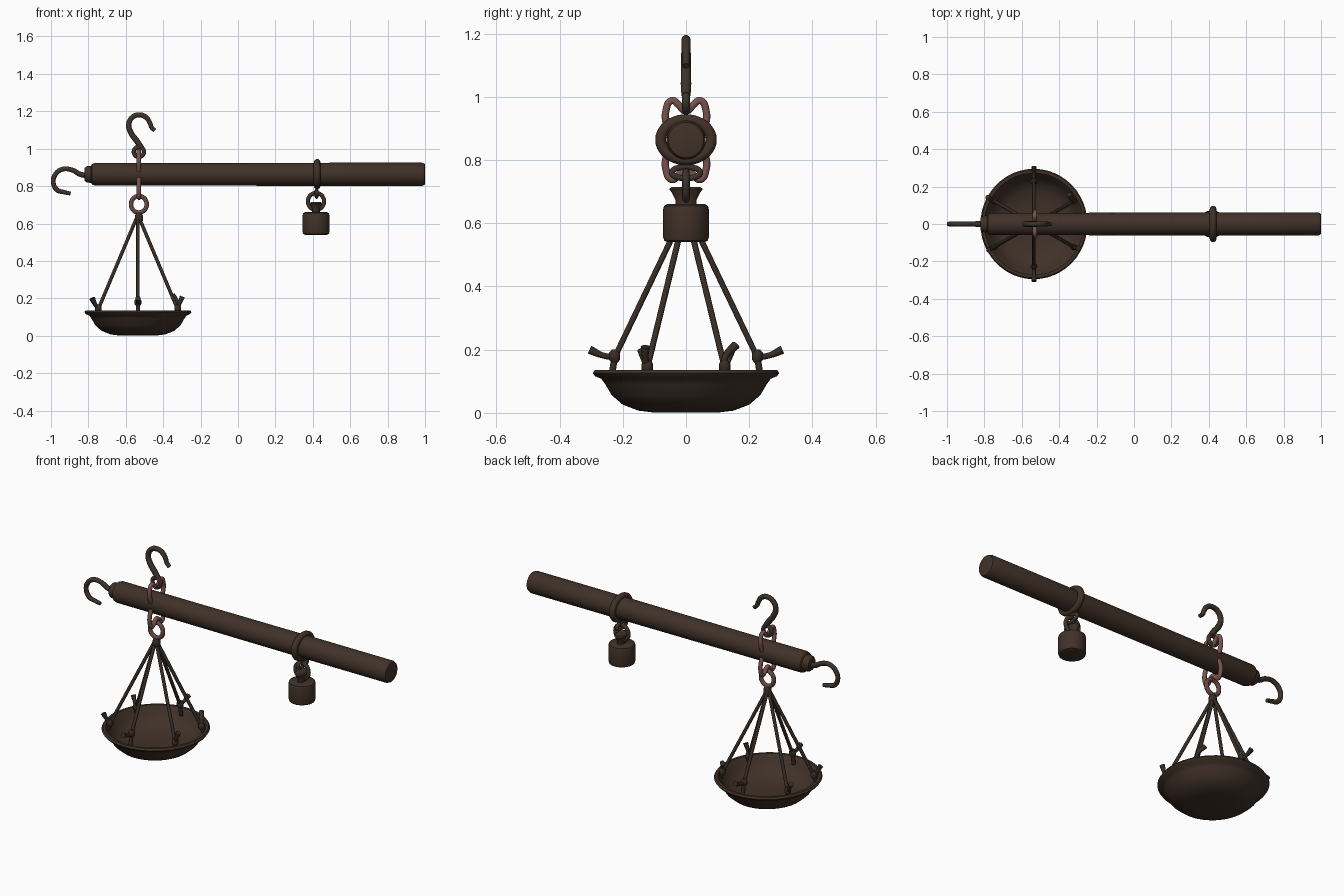
import bpy, bmesh, math
from mathutils import Vector, Matrix

if "Cube" in bpy.data.objects:
    bpy.data.objects.remove(bpy.data.objects["Cube"])


def material(name, rgb):
    m = bpy.data.materials.new(name)
    m.diffuse_color = (*rgb, 1)
    m.use_nodes = True
    m.node_tree.nodes["Principled BSDF"].inputs["Base Color"].default_value = m.diffuse_color
    return m


BROWN = material("dark brown", (0.052, 0.031, 0.021))
IRON = material("dark iron", (0.046, 0.032, 0.023))
ROPE = material("dark rope", (0.038, 0.026, 0.019))
RED = material("rust red", (0.19, 0.085, 0.075))
RUST = material("rust brown", (0.13, 0.063, 0.052))


def finish(ob, mat):
    ob.data.materials.clear()
    ob.data.materials.append(mat)
    bpy.ops.object.select_all(action='DESELECT')
    ob.select_set(True)
    bpy.context.view_layer.objects.active = ob
    bpy.ops.object.shade_smooth_by_angle(angle=math.radians(40))
    return ob


def tube(name, pts, r, mat, closed=False, radii=None, straight=False):
    """Round bar along a smooth path, turned into a mesh."""
    cu = bpy.data.curves.new(name, 'CURVE')
    cu.dimensions = '3D'
    cu.bevel_depth = r
    cu.bevel_resolution = 3
    cu.use_fill_caps = True
    cu.resolution_u = 6
    sp = cu.splines.new('POLY' if straight else 'BEZIER')
    ps = sp.points if straight else sp.bezier_points
    ps.add(len(pts) - 1)
    for i, (p, co) in enumerate(zip(ps, pts)):
        p.co = (*co, 1) if straight else co
        p.radius = radii[i] if radii else 1
        if not straight:
            p.handle_left_type = p.handle_right_type = 'AUTO'
    sp.use_cyclic_u = closed
    tmp = bpy.data.objects.new(name + "_path", cu)
    bpy.context.collection.objects.link(tmp)
    bpy.context.view_layer.update()
    dg = bpy.context.evaluated_depsgraph_get()
    me = bpy.data.meshes.new_from_object(tmp.evaluated_get(dg))
    bpy.data.objects.remove(tmp)
    ob = bpy.data.objects.new(name, me)
    bpy.context.collection.objects.link(ob)
    return finish(ob, mat)


def ring(name, c, a, b, r, plane, mat):
    """Oval ring; a is the half width and b the half height."""
    pts = []
    for i in range(12):
        t = math.tau * i / 12
        h, v = a * math.cos(t), b * math.sin(t)
        pts.append(Vector(c) + Vector((h, 0, v) if plane == 'xz' else (0, h, v)))
    return tube(name, pts, r, mat, closed=True)


def lathe(name, profile, mat, loc, rot=Matrix(), n=40, scale=(1, 1, 1)):
    """Spin a (radius, height) profile around z."""
    bm = bmesh.new()
    rows = [[bm.verts.new((r * math.cos(math.tau * i / n), r * math.sin(math.tau * i / n), z))
             for i in range(n)] for r, z in profile]
    for lo, hi in zip(rows, rows[1:]):
        for i in range(n):
            j = (i + 1) % n
            bm.faces.new((lo[i], lo[j], hi[j], hi[i]))
    bm.faces.new(rows[0][::-1])
    bm.faces.new(rows[-1])
    bmesh.ops.recalc_face_normals(bm, faces=bm.faces)
    bm.transform(Matrix.Translation(loc) @ rot @ Matrix.Diagonal((*scale, 1)))
    me = bpy.data.meshes.new(name)
    bm.to_mesh(me)
    bm.free()
    ob = bpy.data.objects.new(name, me)
    bpy.context.collection.objects.link(ob)
    return finish(ob, mat)


PX, WX, BZ = -0.53, 0.42, 0.863   # pan x, weight x, beam height

# beam with a stepped, rounded left end
lathe("beam", [(0.034, -0.82), (0.043, -0.81), (0.046, -0.785), (0.055, -0.78), (0.06, -0.765),
               (0.06, -0.3), (0.062, 0.5), (0.062, 0.985), (0.056, 0.998), (0.05, 1.0)],
      BROWN, (0, 0, BZ), Matrix.Rotation(math.pi / 2, 4, 'Y'))

# hook at the left end of the beam
tube("end_hook", [(x, 0, z) for x, z in [(-0.80, 0.858), (-0.84, 0.862), (-0.89, 0.887), (-0.94, 0.89),
     (-0.978, 0.86), (-0.987, 0.815), (-0.965, 0.778), (-0.93, 0.768), (-0.895, 0.76)]],
     0.0135, IRON, radii=[1.2, 1.1, 1, 1, 1, 1, 1, 0.9, 0.8])

# hanging hook with its eye
tube("hanging_hook", [(x, 0, z) for x, z in [(-0.515, 1.005), (-0.54, 1.04), (-0.572, 1.085), (-0.584, 1.125),
     (-0.568, 1.165), (-0.53, 1.181), (-0.492, 1.168), (-0.47, 1.135), (-0.463, 1.115), (-0.445, 1.097)]],
     0.0145, IRON, radii=[1, 1.15, 1.1, 1.05, 1, 1, 1, 0.9, 0.85, 0.8])
ring("hook_eye", (PX, 0, 0.983), 0.027, 0.027, 0.012, 'xz', IRON)

# curled links above and below the beam
half = [(0.05, 0.02), (0.063, 0.055), (0.064, 0.09), (0.045, 0.125), (0.024, 0.112)]
for name, s in (("upper_link", 1), ("lower_link", -1)):
    arm = half + [(0, 0.092)] + [(-y, z) for y, z in half[::-1]]
    tube(name, [(PX, y, BZ + s * z) for y, z in arm], 0.012, RED)

# pan ring and rope knot
ring("pan_ring", (PX, 0, 0.703), 0.042, 0.044, 0.0125, 'xz', RUST)
lathe("rope_knot", [(0.012, -0.03), (0.022, -0.015), (0.022, 0.01), (0.012, 0.03)],
      ROPE, (PX, 0, 0.63), n=16)

# pan
lathe("pan", [(0.10, 0.001), (0.15, 0.007), (0.20, 0.026), (0.235, 0.056), (0.255, 0.09), (0.268, 0.108),
              (0.288, 0.116), (0.295, 0.126), (0.288, 0.136), (0.273, 0.136), (0.262, 0.122),
              (0.245, 0.092), (0.22, 0.062), (0.18, 0.04), (0.12, 0.028), (0.05, 0.025)],
      BROWN, (PX - 0.005, 0, 0), n=48, scale=(0.97, 1, 1))

# six ropes, each with a knot and a loose end; tail = (radius, height, turn)
tails = [(0.245, 0.215, 0.35), (0.305, 0.20, 0.0), (0.285, 0.20, 0.0),
         (0.28, 0.20, 0.0), (0.305, 0.20, 0.0), (0.27, 0.21, 0.05)]
for i, (tr, tz, turn) in enumerate(tails):
    a = math.radians(30 + 60 * i)

    def at(r, z, a=a):
        return (PX - 0.005 + r * math.cos(a), r * math.sin(a), z)
    side = i in (1, 4)
    kr, kz = (0.226, 0.175) if side else (0.245, 0.142)
    tube(f"rope_{i}", [at(0.008, 0.63), at(kr, kz)], 0.0095, ROPE, straight=True)
    tube(f"rope_stitch_{i}", [at(kr, kz), at(kr + 0.01, 0.11)], 0.011, ROPE, straight=True)
    lathe(f"knot_{i}", [(0.008, -0.022), (0.018, -0.01), (0.018, 0.01), (0.008, 0.022)],
          ROPE, at(kr, kz + 0.004), n=12)
    tube(f"rope_tail_{i}", [at(kr, kz), at((kr + tr) / 2, (kz + tz) / 2 - 0.005), at(tr, tz, a + turn * 0.5)],
         0.011, ROPE, radii=[0.9, 0.9, 1.3])

# sliding collar with its eye
ring("collar", (WX + 0.003, 0, BZ + 0.001), 0.080, 0.063, 0.018, 'yz', BROWN)
ring("collar_eye", (WX, 0, 0.76), 0.045, 0.018, 0.010, 'yz', IRON)

# weight with its loop and flared lug
ring("weight_loop", (WX - 0.003, 0, 0.718), 0.043, 0.045, 0.0115, 'xz', IRON)
lathe("weight_lug", [(0.034, 0.65), (0.034, 0.675), (0.044, 0.695), (0.053, 0.708), (0.046, 0.714)],
      BROWN, (WX - 0.003, 0, 0), n=24, scale=(0.6, 1, 1))
lathe("weight", [(0.058, 0.54), (0.069, 0.545), (0.073, 0.558), (0.073, 0.642), (0.069, 0.655), (0.058, 0.661)],
      BROWN, (WX - 0.003, 0, 0), n=36)
